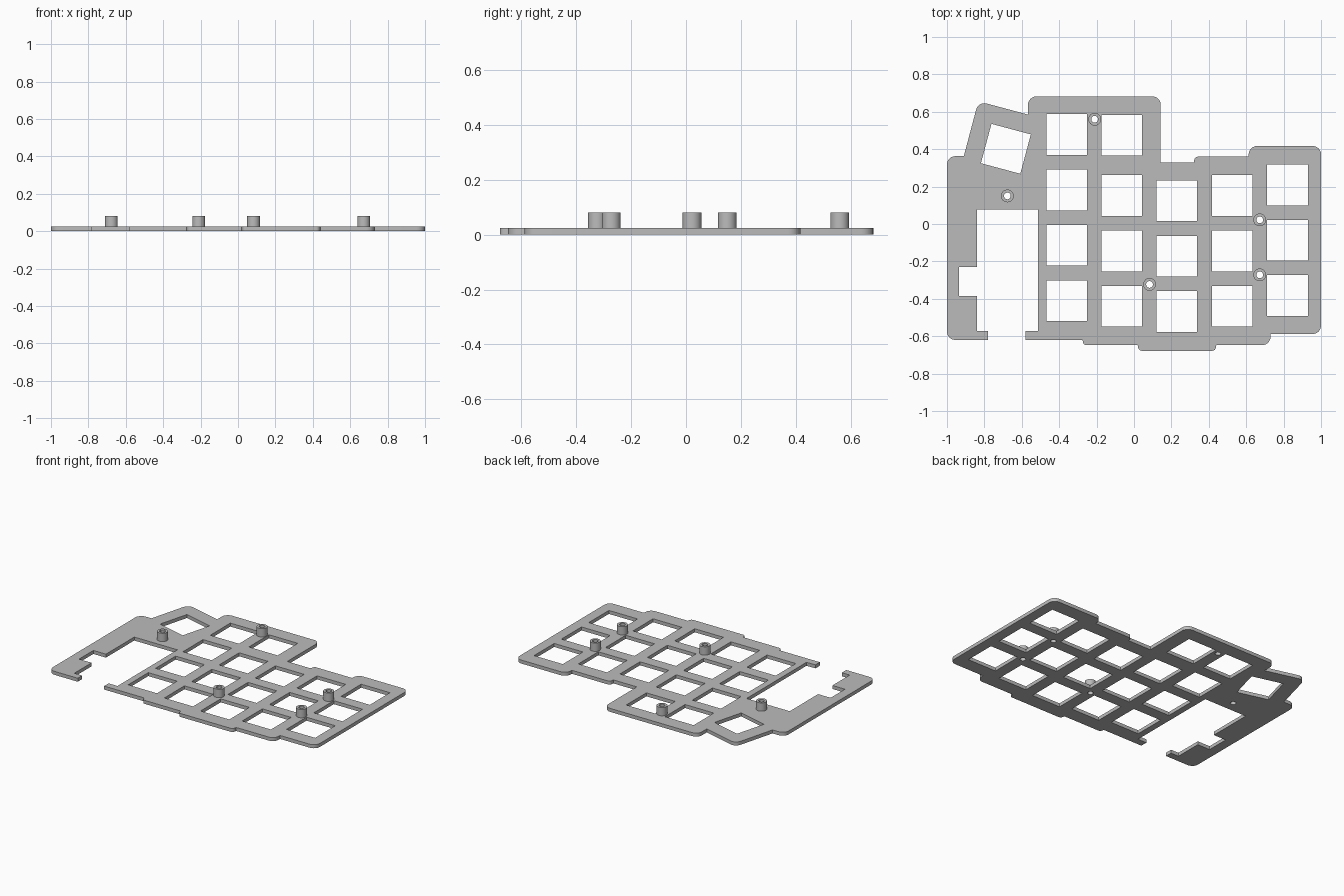
import bpy, bmesh
from math import radians, cos, sin, tan, tau
from mathutils import Vector, Matrix

cube = bpy.data.objects.get("Cube")
if cube:
    bpy.data.objects.remove(cube, do_unlink=True)

PLATE_H, POST_TOP = 0.024, 0.081
KEY, PITCH = 0.218, 0.296

grey = bpy.data.materials.new("light grey plastic")
grey.use_nodes = True
colour = (0.5, 0.5, 0.5, 1)
grey.diffuse_color = colour
grey.node_tree.nodes["Principled BSDF"].inputs["Base Color"].default_value = colour


def rounded(corners, steps=6):
    """Closed outline from (x, y, radius) corners, arcs at the rounded ones."""
    pts = []
    for i, (x, y, r) in enumerate(corners):
        p = Vector((x, y))
        if not r:
            pts.append(p)
            continue
        a = (Vector(corners[i - 1][:2]) - p).normalized()
        b = (Vector(corners[(i + 1) % len(corners)][:2]) - p).normalized()
        half = a.angle(b) / 2
        centre = p + (a + b).normalized() * r / sin(half)
        start = p + a * r / tan(half) - centre
        sweep = start.angle_signed(p + b * r / tan(half) - centre)
        for k in range(steps + 1):
            pts.append(centre + Matrix.Rotation(-sweep * k / steps, 2) @ start)
    return pts


def circle(x, y, r, n=32):
    return [Vector((x + r * cos(tau * k / n), y + r * sin(tau * k / n))) for k in range(n)]


def square(x, y, size, turn=0):
    rot = Matrix.Rotation(radians(turn), 2)
    h = size / 2
    return [Vector((x, y)) + rot @ Vector(c) for c in ((-h, -h), (h, -h), (h, h), (-h, h))]


def extrude_loops(name, loops, z0, z1):
    """Solid from an outer loop and its hole loops, between two heights."""
    curve = bpy.data.curves.new(name, "CURVE")
    curve.dimensions, curve.fill_mode = "2D", "BOTH"
    curve.extrude = (z1 - z0) / 2
    for loop in loops:
        spline = curve.splines.new("POLY")
        spline.points.add(len(loop) - 1)
        for point, p in zip(spline.points, loop):
            point.co = (p.x, p.y, 0, 1)
        spline.use_cyclic_u = True
    temp = bpy.data.objects.new(name + " profile", curve)
    bpy.context.collection.objects.link(temp)
    deps = bpy.context.evaluated_depsgraph_get()
    mesh = bpy.data.meshes.new_from_object(temp.evaluated_get(deps))
    bpy.data.objects.remove(temp, do_unlink=True)
    bm = bmesh.new()
    bm.from_mesh(mesh)
    bmesh.ops.remove_doubles(bm, verts=bm.verts, dist=0.0001)
    bmesh.ops.translate(bm, verts=bm.verts, vec=(0, 0, (z0 + z1) / 2))
    bmesh.ops.recalc_face_normals(bm, faces=bm.faces)
    bm.to_mesh(mesh)
    bm.free()
    mesh.materials.clear()
    mesh.materials.append(grey)
    obj = bpy.data.objects.new(name, mesh)
    bpy.context.collection.objects.link(obj)
    bpy.ops.object.select_all(action="DESELECT")
    obj.select_set(True)
    bpy.context.view_layer.objects.active = obj
    bpy.ops.object.shade_smooth_by_angle(angle=radians(30))
    return obj


# Plate outline: controller bay first, then stepped key columns
R = 0.045
outline = rounded([
    (-1, -0.62, R), (-0.78, -0.62, 0), (-0.78, -0.572, 0), (-0.84, -0.572, 0),
    (-0.84, -0.385, 0), (-0.935, -0.385, 0), (-0.935, -0.23, 0), (-0.84, -0.23, 0),
    (-0.84, 0.077, 0), (-0.513, 0.077, 0), (-0.513, -0.572, 0), (-0.58, -0.572, 0),
    (-0.58, -0.62, 0), (-0.275, -0.62, 0), (-0.27, -0.648, 0.02), (0.02, -0.648, 0),
    (0.025, -0.678, 0.02), (0.435, -0.678, 0.02), (0.44, -0.648, 0), (0.73, -0.648, R),
    (0.73, -0.588, 0), (1, -0.588, R), (1, 0.417, R), (0.613, 0.417, R),
    (0.613, 0.36, 0), (0.325, 0.36, 0.02), (0.32, 0.328, 0), (0.143, 0.328, 0),
    (0.143, 0.682, R), (-0.567, 0.682, R), (-0.567, 0.585, 0), (-0.832, 0.656, R),
    (-0.91, 0.363, 0), (-1, 0.363, R)])

# Key openings: column x, lowest row y, row count
holes = []
for x, y, rows in ((-0.36, -0.41, 4), (-0.065, -0.44, 3), (0.229, -0.468, 3),
                   (0.525, -0.44, 3), (0.82, -0.383, 3)):
    holes += [square(x, y + row * PITCH, KEY) for row in range(rows)]
holes.append(square(-0.065, 0.475, KEY))
holes.append(square(-0.685, 0.402, KEY, -15))

# Hollow standoffs and the screw holes below them
posts = [(-0.21, 0.56), (-0.677, 0.15), (0.672, 0.022), (0.672, -0.272), (0.083, -0.323)]
bores = [circle(x, y, 0.018) for x, y in posts]
extrude_loops("switch_plate", [outline] + holes + bores, 0, PLATE_H)
for i, (x, y) in enumerate(posts):
    extrude_loops(f"standoff_{i + 1}", [circle(x, y, 0.034), bores[i]], PLATE_H - 0.001, POST_TOP)
